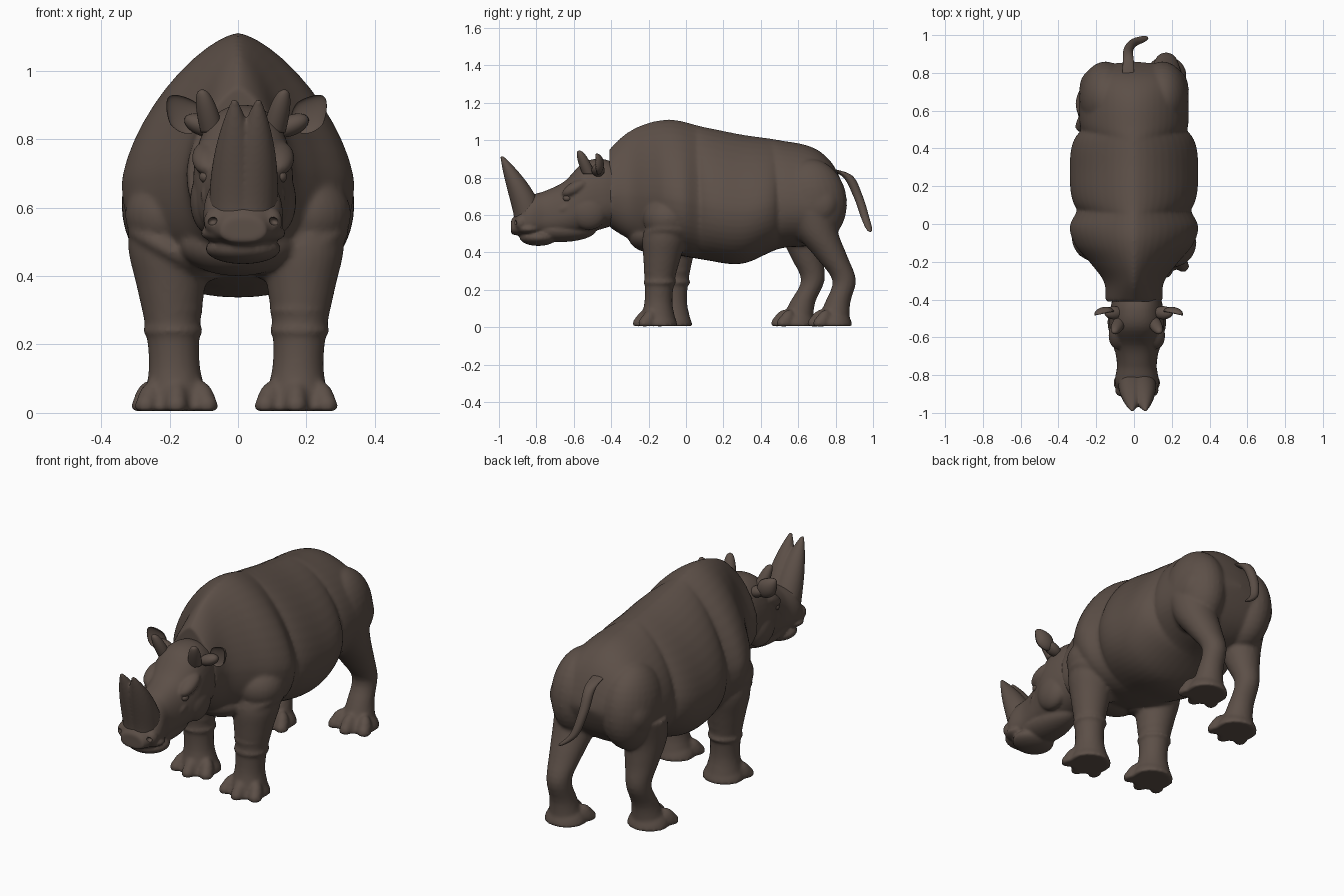
import bpy, bmesh
from math import sin, cos, pi, sqrt, copysign
from mathutils import Matrix, Vector, Euler

default_cube = bpy.data.objects.get("Cube")
if default_cube:
    bpy.data.objects.remove(default_cube, do_unlink=True)

hide = bpy.data.materials.new("brown_hide")
hide.use_nodes = True
hide.diffuse_color = (.108, .079, .064, 1)
hide.node_tree.nodes["Principled BSDF"].inputs["Base Color"].default_value = hide.diffuse_color


def curve(*values):
    """Smooth function of 0..1 through evenly spaced values."""
    last = len(values) - 1

    def evaluate(t):
        t = min(max(t, 0), 1) * last
        i = min(int(t), last - 1)
        t -= i
        before, start = values[max(i - 1, 0)], values[i]
        end, after = values[i + 1], values[min(i + 2, last)]
        slope_in, slope_out = (end - before) / 2, (after - start) / 2
        rise = end - start
        return (start + slope_in * t + (rise * 3 - slope_in * 2 - slope_out) * t ** 2
                + (slope_in + slope_out - rise * 2) * t ** 3)
    return evaluate


def along(start, end, *values):
    """The same, as a function of y between start and end."""
    shape = curve(*values)
    return lambda y: shape((y - start) / (end - start))


def dome(t, power):
    """Rounded profile: one at the middle of 0..1, zero at both ends."""
    return sqrt(max(0, 1 - abs(2 * t - 1) ** power))


def skin(bm, rings):
    """Join rings of points into a closed tube."""
    loops = [[bm.verts.new(point) for point in ring] for ring in rings]
    for low, high in zip(loops, loops[1:]):
        for i in range(len(low)):
            bm.faces.new((low[i - 1], low[i], high[i], high[i - 1]))
    bm.faces.new(loops[0])
    bm.faces.new(loops[-1])


def circle(count):
    return [(cos(2 * pi * i / count), sin(2 * pi * i / count)) for i in range(count)]


def trunk(bm, start, end, top, bottom, width, upper, centre=0, steps=30):
    """Loft along y, with a pear-shaped section widest below its middle."""
    rings = []
    for k in range(steps + 1):
        y = start + (end - start) * k / steps
        high, low, wide = top(y), bottom(y), max(width(y, k / steps), .01)
        mid = low + (high - low) * .4
        ring = []
        for c, s in circle(48):
            power = 2 / (upper if s > 0 else 2.2)
            reach = high - mid if s > 0 else mid - low
            ring.append((centre + copysign(wide * abs(c) ** power, c), y,
                         mid + copysign(reach * abs(s) ** power, s)))
        rings.append(ring)
    skin(bm, rings)


def limb(bm, spot, radius, steps=20):
    """Loft of level discs whose centre and radius are functions of 0..1."""
    rings = []
    for k in range(steps + 1):
        middle, r = Vector(spot(k / steps)), radius(k / steps)
        rings.append([middle + Vector((c, s, 0)) * r for c, s in circle(28)])
    skin(bm, rings)


def blob(bm, centre, radii, turn=(0, 0, 0)):
    """Ellipsoid that never sinks below the ground."""
    matrix = Matrix.LocRotScale(Vector(centre), Euler(turn), Vector(radii))
    made = bmesh.ops.create_uvsphere(bm, u_segments=28, v_segments=18, radius=1, matrix=matrix)
    for v in made["verts"]:
        v.co.z = max(v.co.z, .005)
    return made["verts"]


def finish(name, bm, voxel=None):
    """Make the object; with a voxel size, fuse and soften its masses."""
    bmesh.ops.recalc_face_normals(bm, faces=bm.faces)
    for face in bm.faces:
        face.smooth = True
    mesh = bpy.data.meshes.new(name)
    bm.to_mesh(mesh)
    bm.free()
    mesh.materials.append(hide)
    ob = bpy.data.objects.new(name, mesh)
    bpy.context.collection.objects.link(ob)
    if voxel:
        fuse = ob.modifiers.new("Fuse", 'REMESH')
        fuse.mode, fuse.voxel_size, fuse.use_smooth_shade = 'VOXEL', voxel, True
        soften = ob.modifiers.new("Soften", 'SMOOTH')
        soften.iterations = 4
    return ob


# Torso: hidden core, shoulder mantle, barrel and rump under one back line
body = bmesh.new()
back = along(-.5, .9, .88, 1.05, 1.11, 1.07, 1.03, 1, .95, .78)
belly = along(-.5, .9, .58, .47, .4, .36, .34, .42, .45, .6)
neck_to_shoulder = along(-.4, .08, .15, .16, .23, .31, .34, .3)


def tuck(y):
    """Draws the top and bottom of the rump together at its rear."""
    return max(0, (y - .74) / .12) ** 3


trunk(body, -.2, .7, lambda y: back(y) - .02, lambda y: belly(y) + .02,
      lambda y, t: .2 + .06 * dome(t, 4), 1.5)
trunk(body, -.41, .075, back, belly, lambda y, t: neck_to_shoulder(y), 1.5)
trunk(body, .05, .5, back, belly, lambda y, t: .25 + .09 * dome(t, 3), 1.6)
trunk(body, .4, .86, lambda y: back(y) - .12 * tuck(y), lambda y: belly(y) + .1 * tuck(y),
      lambda y, t: .29 * dome(t, 5), 1.8)
blob(body, (0, -.19, .49), (.17, .12, .09))   # chest
for side, y in ((-1, -.07), (1, -.1)):
    blob(body, (side * .15, .67, .67), (.14, .19, .23), (.1, 0, 0))           # haunch
    blob(body, (side * .2, y, .58), (.13, .13, .12))                          # shoulder
    blob(body, (side * .19, y, .47), (.15, .13, .05), (0, side * -.5, 0))     # sleeve fold


# Legs in mid stride, each on a spreading foot with three toes
def leg(x, y, lean, splay, bend, thickness):
    limb(body, lambda t: (x * (1 + splay * t), y + lean * t * t + bend(t), .01 + .6 * t), thickness)
    blob(body, (x, y, 0), (.11, .105, .1))
    for k in (-1, 0, 1):
        toe = Vector((x + k * .08, y - .085 + .03 * abs(k), .03))
        blob(body, toe, (.035, .04, .07), (-.5, 0, k * .5))
        blob(body, toe + Vector((k * .01, -.02, -.01)), (.032, .03, .035), (0, 0, k * .5))


straight, hock = curve(0, 0), curve(0, .03, .08, .04, 0, 0)
front_shape = curve(.1, .075, .08, .1, .12, .1)
hind_shape = curve(.09, .068, .063, .085, .11, .12)
leg(.17, -.15, .06, .15, straight, front_shape)
leg(-.18, -.07, .02, .15, straight, front_shape)
leg(.17, .785, -.12, 0, hock, hind_shape)
leg(-.19, .59, .05, 0, hock, hind_shape)
for x, y in ((.18, -.14), (-.19, -.065)):
    for z in (.24, .3):
        blob(body, (x, y, z), (.088, .088, .03))   # knee wrinkle
finish("body", body, .01)

# Head: skull, jaw, brows, cheeks, lips and nostril rims
HEAD_X = .015
head = bmesh.new()
head_width = along(-.95, -.35, .06, .115, .105, .12, .145, .14, .12)
trunk(head, -.935, -.35, along(-.95, -.35, .56, .69, .73, .78, .88, .9, .87),
      lambda y: .48 + (y + .75) ** 2 / 2, lambda y, t: head_width(y), 2.3, HEAD_X)
blob(head, (HEAD_X, -.68, .52), (.1, .2, .065))       # jaw
blob(head, (HEAD_X, -.79, .48), (.11, .1, .045))      # lower lip
blob(head, (HEAD_X, -.84, .525), (.125, .08, .035))   # upper lip
blob(head, (HEAD_X, -.835, .65), (.095, .09, .06), (-.6, 0, 0))   # horn boss
eyes, holes = bmesh.new(), bmesh.new()
for side in (-1, 1):
    def at(out, y, z):
        return HEAD_X + side * out, y, z
    blob(head, at(.105, -.59, .745), (.045, .08, .035), (.5, 0, 0))   # brow
    blob(head, at(.09, -.64, .64), (.035, .06, .03), (.5, 0, 0))      # lower lid
    blob(head, at(.095, -.52, .62), (.06, .1, .1))                    # cheek
    blob(head, at(.08, -.88, .56), (.035, .035, .04))                 # nostril rim
    blob(holes, at(.09, -.912, .56), (.014, .02, .011), (0, side * .4, 0))
    blob(eyes, at(.11, -.635, .69), (.018, .022, .018))
skull = finish("head", head, .0075)
finish("eyes", eyes)
cutter = finish("nostril_cutter", holes)
cutter.hide_render = True
cutter.hide_viewport = True
cut = skull.modifiers.new("Nostrils", 'BOOLEAN')
cut.operation, cut.object, cut.solver = 'DIFFERENCE', cutter, 'EXACT'

# Cleft nose horn: two tapering prongs sharing one base
horn = bmesh.new()
for root, tip in ((-.005, -.01), (.035, .06)):
    limb(horn, lambda t: (root + (tip - root) * t, -.84 - .145 * t ** 1.4, .58 + .335 * t),
         lambda t: .071 * (1 - t ** 2.2) + .008)
finish("horn", horn, .006)

# Ears: cupped outer ear, fleshy root and pointed inner lobe
for name, side, x in (("right_ear", -1, -.16), ("left_ear", 1, .21)):
    ear = bmesh.new()
    for v in blob(ear, (0, 0, 2), (1, 1, 1)):
        v.co.z -= 2
        v.co.x *= 1 - .35 * max(v.co.z, 0)
        v.co.y *= -.5 if v.co.y < 0 else 1
    ear.transform(Matrix.LocRotScale(Vector((x, -.475, .875)), Euler((0, side * .7, -side * .2)),
                                     Vector((.05, .035, .065))))
    blob(ear, (x - side * .055, -.47, .84), (.055, .035, .03), (0, side * -.4, 0))
    lobe = HEAD_X + side * .09
    limb(ear, lambda t: (lobe + side * .03 * t, -.52 - .05 * t, .82 + .125 * t),
         lambda t: .03 * sqrt(1 - t ** 2.5) + .004)
    finish(name, ear)

# Tail: hangs back from the rump and curls to one side at the tuft
tail = bmesh.new()
path = curve(*map(Vector, ((-.03, .74, .85), (-.03, .86, .81), (-.03, .92, .7),
                           (0, .96, .58), (.07, .985, .51))))
limb(tail, path, lambda t: (.022 + .012 * (1 - t) ** 2) * sqrt(1.02 - t ** 8), 40)
finish("tail", tail)
